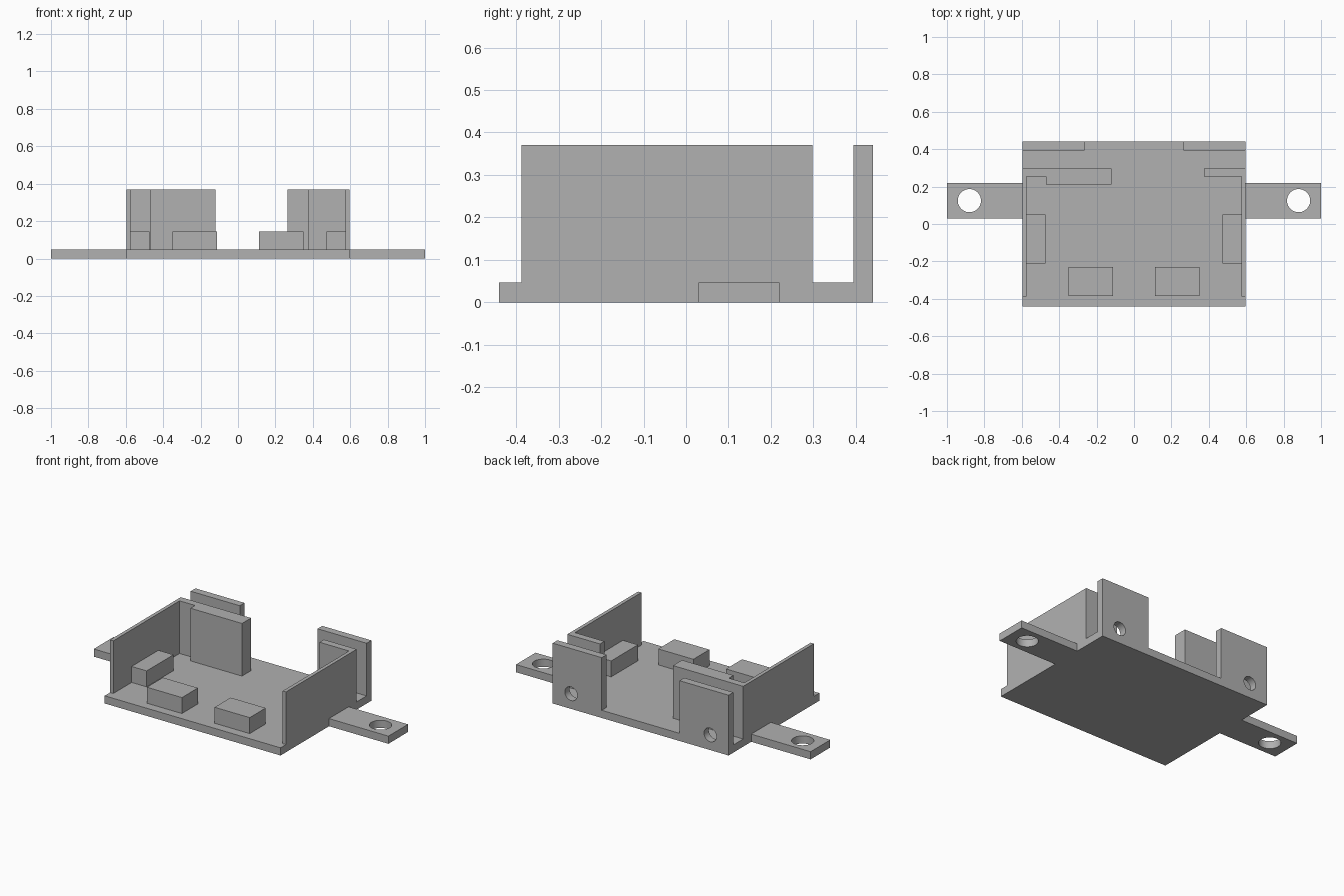
import bpy, bmesh
from math import radians
from mathutils import Matrix

cube = bpy.data.objects.get("Cube")
if cube:
    bpy.data.objects.remove(cube, do_unlink=True)

grey = bpy.data.materials.new("plain_grey")
grey.use_nodes = True
colour = (0.44, 0.44, 0.44, 1)
grey.diffuse_color = colour
grey.node_tree.nodes["Principled BSDF"].inputs["Base Color"].default_value = colour

FLOOR = 0.047     # base thickness
TOP = 0.37        # wall height
HALF = 0.597      # half width of the base
INNER = 0.575     # inner face of the side walls
BACK = 0.44
PAD_TOP = 0.145


def add_object(name, bm):
    bmesh.ops.recalc_face_normals(bm, faces=bm.faces)
    mesh = bpy.data.meshes.new(name)
    bm.to_mesh(mesh)
    bm.free()
    mesh.materials.append(grey)
    ob = bpy.data.objects.new(name, mesh)
    bpy.context.scene.collection.objects.link(ob)
    return ob


def prism(name, outline, z0, z1):
    """Extrude a flat outline upward from z0 to z1."""
    bm = bmesh.new()
    face = bm.faces.new([bm.verts.new((x, y, z0)) for x, y in outline])
    ext = bmesh.ops.extrude_face_region(bm, geom=[face])["geom"]
    verts = [v for v in ext if isinstance(v, bmesh.types.BMVert)]
    bmesh.ops.translate(bm, verts=verts, vec=(0, 0, z1 - z0))
    return add_object(name, bm)


def block(name, xs, ys, z0, z1):
    (a, b), (c, d) = xs, ys
    return prism(name, [(a, c), (b, c), (b, d), (a, d)], z0, z1)


def drill(ob, centre, radius, rotation):
    """Cut a round through-hole."""
    bm = bmesh.new()
    bmesh.ops.create_cone(bm, cap_ends=True, segments=48, radius1=radius, radius2=radius,
                          depth=0.2, matrix=Matrix.Translation(centre) @ rotation)
    cutter = add_object("hole_cutter", bm)
    cutter.hide_render = True
    mod = ob.modifiers.new("hole", 'BOOLEAN')
    mod.operation = 'DIFFERENCE'
    mod.solver = 'EXACT'
    mod.object = cutter
    bpy.context.view_layer.objects.active = ob
    bpy.ops.object.modifier_apply(modifier=mod.name)
    bpy.data.objects.remove(cutter, do_unlink=True)
    ob.select_set(True)
    bpy.ops.object.shade_smooth_by_angle(angle=radians(30))
    ob.select_set(False)


# Base
block("base_plate", (-HALF, HALF), (-BACK, BACK), 0, FLOOR)

upright = Matrix.Identity(4)
sideways = Matrix.Rotation(radians(90), 4, 'X')
bpy.ops.object.select_all(action='DESELECT')

# Parts mirrored on both sides
for side, s in (("left", 1), ("right", -1)):
    tab = block(f"{side}_mounting_tab", (s * HALF, s), (0.03, 0.22), 0, FLOOR)
    drill(tab, (s * 0.88, 0.125, 0), 0.062, upright)

    plate = block(f"{side}_back_plate", (s * 0.264, s * HALF), (0.394, BACK), FLOOR, TOP)
    drill(plate, (s * 0.472, 0.42, 0.093), 0.042, sideways)

    block(f"{side}_front_pad", (s * 0.111, s * 0.349), (-0.385, -0.23), FLOOR, PAD_TOP)
    block(f"{side}_side_pad", (s * 0.473, s * INNER), (-0.21, 0.05), FLOOR, PAD_TOP)

# Side walls with their return walls
front, back, inner_back, thick = -0.388, 0.298, 0.255, 0.21
prism("left_wall", [(HALF, front), (HALF, back), (0.375, back), (0.375, inner_back),
                    (INNER, inner_back), (INNER, front)], FLOOR, TOP)
prism("right_wall", [(-HALF, front), (-HALF, back), (-0.12, back), (-0.12, thick),
                     (-0.47, thick), (-0.47, inner_back),
                     (-INNER, inner_back), (-INNER, front)], FLOOR, TOP)
